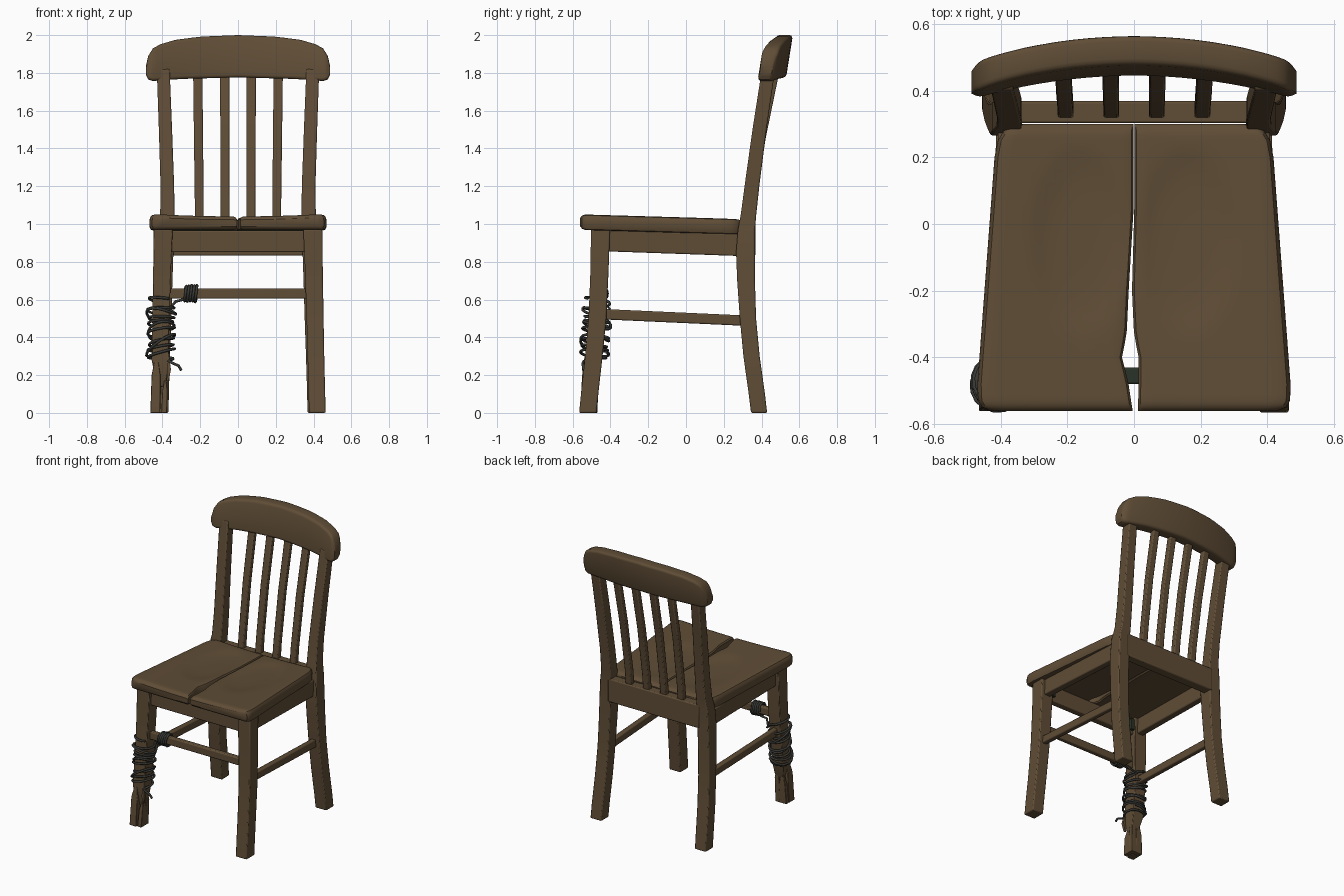
import bpy, bmesh, math, random
from mathutils import Vector

random.seed(4)
if "Cube" in bpy.data.objects:
    bpy.data.objects.remove(bpy.data.objects["Cube"])


def material(name, rgb, rough=0.8):
    m = bpy.data.materials.new(name)
    m.use_nodes = True
    m.diffuse_color = (*rgb, 1)
    node = m.node_tree.nodes["Principled BSDF"]
    node.inputs["Base Color"].default_value = (*rgb, 1)
    node.inputs["Roughness"].default_value = rough
    return m


WOOD = material("brown wood", (0.115, 0.074, 0.037))
WIRE = material("dark wire", (0.04, 0.04, 0.036))
MOSS = material("dark green", (0.022, 0.032, 0.02))


def loft(name, rings, mat=WOOD, bevel=0.0):
    """Skin a list of equal rings, close both ends and shade."""
    bm = bmesh.new()
    rows = [[bm.verts.new(p) for p in ring] for ring in rings]
    n = len(rows[0])
    for a, b in zip(rows, rows[1:]):
        for i in range(n):
            j = (i + 1) % n
            bm.faces.new((a[i], a[j], b[j], b[i]))
    bm.faces.new(rows[0])
    bm.faces.new(rows[-1])
    bmesh.ops.recalc_face_normals(bm, faces=bm.faces)
    mesh = bpy.data.meshes.new(name)
    bm.to_mesh(mesh)
    bm.free()
    ob = bpy.data.objects.new(name, mesh)
    bpy.context.collection.objects.link(ob)
    mesh.materials.append(mat)
    if bevel:
        mod = ob.modifiers.new("soft edges", 'BEVEL')
        mod.width, mod.segments = bevel, 2
        mod.limit_method, mod.angle_limit = 'ANGLE', math.radians(40)
    bpy.ops.object.select_all(action='DESELECT')
    ob.select_set(True)
    bpy.context.view_layer.objects.active = ob
    bpy.ops.object.shade_smooth_by_angle(angle=math.radians(35))
    return ob


def rect(axis, pos, c1, c2, w1, w2):
    """Rectangle across one axis, centred on the two other coordinates."""
    ring = []
    for s, t in ((-1, -1), (1, -1), (1, 1), (-1, 1)):
        p = [c1 + s * w1 / 2, c2 + t * w2 / 2]
        p.insert(axis, pos)
        ring.append(p)
    return ring


def bar(name, axis, stations, mat=WOOD, bevel=0.007):
    return loft(name, [rect(axis, *s) for s in stations], mat, bevel)


def interp(table, v):
    """Linear lookup in a short table of (key, value)."""
    for (a, p), (b, q) in zip(table, table[1:]):
        if v <= b:
            return p + (q - p) * max(0, (v - a) / (b - a))
    return table[-1][1]


# Seat halves, dished and parted by a crack
CRACK = {1: [(-.56, .012), (-.46, .014), (-.40, .014), (-.33, .0), (-.2, -.006), (.05, .001), (.3, .001)],
         -1: [(-.56, -.004), (-.47, -.018), (-.40, -.036), (-.33, -.022), (-.2, -.016), (.05, -.001), (.3, -.001)]}
OUTER = [(-.56, .43), (-.55, .455), (-.53, .467), (-.49, .47), (.2, .418), (.25, .408), (.28, .39), (.295, .36), (.3, .33)]
SHRINK = [(-.56, .55), (-.55, .85), (-.535, 1), (.275, 1), (.29, .85), (.3, .6)]
rows_y = [-.56, -.555, -.55, -.54, -.53, -.51] + [-.48 + .04 * i for i in range(18)] + [.23, .25, .265, .28, .29, .295, .3]


def seat_ring(side, y):
    xi, xo = interp(CRACK[side], y), side * interp(OUTER, y)
    mid = 1.01 - .025 * (y + .56) / .86
    half = .041 * interp(SHRINK, y)

    def at(t, h):
        x = xi + (xo - xi) * t
        z = mid + half * h
        if h > 0:
            d = max(0, 1 - ((abs(x) - .16) / .15) ** 2 - ((y + .05) / .28) ** 2)
            z -= .014 * d * (2 - d) + .01 * max(0, 1 - (x / .4) ** 2)
        return (x, y, z)
    ring = [at(0, -.8), at(0, .7), at(.015, .93)]
    ring += [at(.04 + .9 * i / 14, 1) for i in range(15)]
    ring += [at(.975, .9), at(.993, .6), at(1, .2), at(1, -.5), at(.985, -.9), at(.95, -1), at(.02, -1)]
    return ring


for side, word in ((1, "left"), (-1, "right")):
    loft(f"seat_{word}", [seat_ring(side, y) for y in rows_y])

# Curved top rail
TOP = [(0, 2.0), (.2, 1.992), (.33, 1.975), (.41, 1.952), (.45, 1.93), (.475, 1.89), (.487, 1.84)]
BOTTOM = [(0, 1.776), (.3, 1.768), (.45, 1.757), (.475, 1.765), (.487, 1.79)]


def rail_ring(x):
    a = abs(x)
    zb, zt = interp(BOTTOM, a), interp(TOP, a)
    half = .044 if a < .46 else .044 - .012 * (a - .46) / .027
    mid = .485 - .068 * (x / .487) ** 2
    corner = min(.018, (zt - zb) / 4)
    ring = []
    for s, t in ((-1, -1), (1, -1), (1, 1), (-1, 1)):
        for k in range(4):
            ang = math.atan2(t, s) + math.radians(-45 + 30 * k)
            z = (zt if t > 0 else zb) + corner * (math.sin(ang) - t)
            y = mid + s * (half - corner) + corner * math.cos(ang)
            ring.append((x, y + .16 * (z - 1.77), z))
    return ring


half_x = [.04, .09, .14, .19, .24, .29, .33, .37, .41, .43, .45, .463, .475, .482, .487]
loft("top_rail", [rail_ring(x) for x in [-v for v in reversed(half_x)] + [0] + half_x])

# Legs, side aprons and side stretchers on both sides
for s, word in ((1, "left"), (-1, "right")):
    bar(f"back_leg_{word}", 2, [
        (0, s * .412, .387, .088, .085), (.1, s * .41, .375, .088, .086),
        (.3, s * .404, .347, .088, .086), (.5, s * .397, .328, .088, .086),
        (.7, s * .391, .318, .088, .094), (.85, s * .386, .315, .088, .1),
        (.97, s * .382, .32, .086, .09), (1.05, s * .374, .331, .076, .082),
        (1.2, s * .374, .349, .072, .078), (1.5, s * .384, .389, .07, .074),
        (1.82, s * .396, .437, .068, .07)])
    bar(f"side_apron_{word}", 1, [(-.43, s * .397, .913, .05, .115), (.29, s * .382, .888, .05, .115)])
    bar(f"side_stretcher_{word}", 1, [(-.45, s * .408, .523, .036, .055), (.3, s * .395, .489, .036, .055)])
    bar(f"corner_block_{word}", 2, [(.875, s * .34, -.425, .035, .03), (.955, s * .34, -.425, .035, .03)], MOSS, .003)

# Front legs: one sound, one snapped near the foot
front = [(.97, .396, -.453, .1, .1), (.75, .402, -.458, .094, .096), (.5, .408, -.469, .09, .094),
         (.28, .413, -.49, .088, .092)]
bar("front_leg_left", 2, front + [(.12, .417, -.508, .088, .092), (0, .42, -.52, .088, .092)])
bar("front_leg_right_upper", 2, [(z, -x, *r) for z, x, *r in front]
    + [(.2, -.408, -.498, .066, .07), (.14, -.4, -.5, .03, .04)], bevel=.004)
shards = [(-.438, -.53, .052, .062, .2, .3), (-.391, -.525, .03, .058, .12, .18),
          (-.436, -.485, .054, .03, .13, .24), (-.395, -.487, .038, .034, .17, .25)]
for i, (x, y, w, d, shoulder, tip) in enumerate(shards):
    bar(f"foot_splinter_{i + 1}", 2, [
        (0, x, y, w, d), (shoulder, x + .004, y + .008, w * .9, d * .9),
        (tip, x + .006, y + .01, w * .2, d * .35)], bevel=.003)
bar("loose_splinter", 2, [(.17, -.372, -.535, .012, .014), (.23, -.365, -.54, .02, .02), (.33, -.372, -.525, .006, .01)], bevel=0)

# Front and back rails
apron = bar("front_apron", 0, [(-.36, -.455, .908, .05, .115), (.36, -.455, .908, .05, .115)])
apron.data.materials.append(MOSS)
for f in apron.data.polygons:
    if f.normal.z > .9:
        f.material_index = 1
bar("front_stretcher", 0, [(-.38, -.46, .632, .036, .055), (.38, -.46, .632, .036, .055)])
bar("back_apron", 0, [(-.36, .335, .915, .066, .165), (.36, .335, .915, .066, .165)])

# Back slats
for i, x in enumerate((-.205, -.068, .068, .205)):
    bar(f"slat_{i + 1}", 2, [(.97, x, .336, .047, .04), (1.1, x, .349, .047, .038),
                             (1.45, x * 1.02, .402, .048, .038), (1.82, x * 1.04, .478, .049, .038)])


# Wire bindings
def wire(name, points, radius=.0075):
    cu = bpy.data.curves.new(name, 'CURVE')
    cu.dimensions, cu.bevel_depth, cu.bevel_resolution = '3D', radius, 1
    cu.use_fill_caps = True
    sp = cu.splines.new('POLY')
    sp.points.add(len(points) - 1)
    for p, co in zip(sp.points, points):
        p.co = (*co, 1)
    cu.materials.append(WIRE)
    ob = bpy.data.objects.new(name, cu)
    bpy.context.collection.objects.link(ob)
    bpy.ops.object.select_all(action='DESELECT')
    ob.select_set(True)
    bpy.context.view_layer.objects.active = ob
    bpy.ops.object.convert(target='MESH')
    bpy.ops.object.shade_smooth()


def leg_coil(z0, z1, turns, radius, tilt, phase=0):
    pts = []
    for i in range(turns * 16 + 1):
        t = i / (turns * 16)
        a = phase + turns * math.tau * t
        z = z0 + (z1 - z0) * t
        r = radius + .005 * math.sin(a * .37 + phase)
        y = -.47 - .09 * max(0, .5 - z)
        pts.append(Vector((-.407 + r * math.cos(a), y + r * math.sin(a),
                           z + tilt * math.cos(a + t * 3) + .012 * math.sin(a * .29))))
    return pts


wire("leg_wire", [(-.3, -.54, .225), (-.315, -.545, .25), (-.35, -.545, .265)]
     + leg_coil(.27, .6, 8, .068, .012, -.9))
wire("crossing_wire", leg_coil(.3, .58, 3, .074, .035, 1) + [(-.33, -.44, .59), (-.29, -.43, .6)])
coil = []
for i in range(81):
    a = i / 80 * 5 * math.tau
    r = .042 + random.uniform(-.003, .003)
    coil.append((-.285 + .07 * i / 80 + .008 * math.sin(a), -.46 + r * math.cos(a), .632 + r * math.sin(a)))
wire("stretcher_wire", coil)
